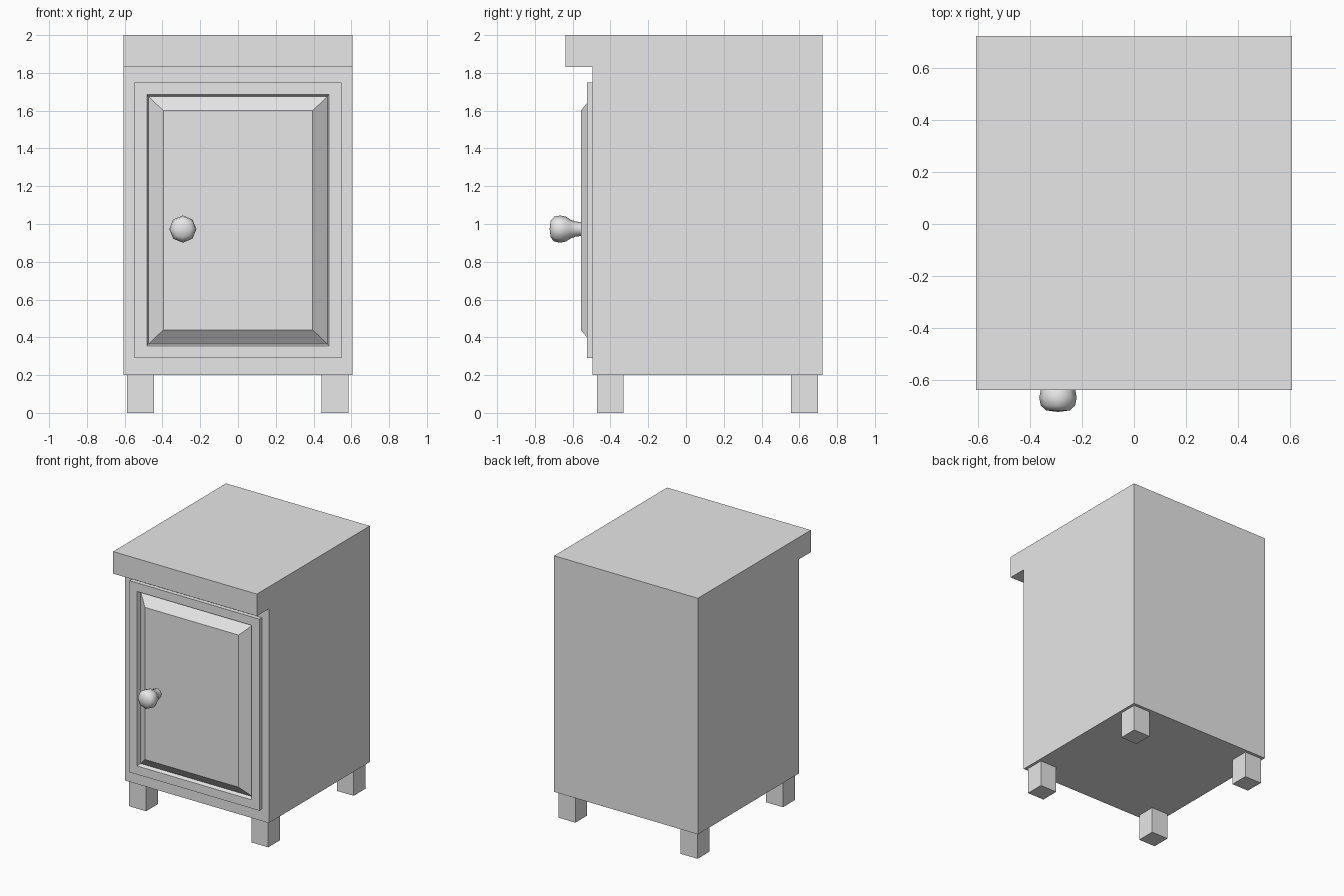
import bpy
import bmesh
from math import pi
from mathutils import Matrix, Vector

cube = bpy.data.objects.get("Cube")
if cube:
    bpy.data.objects.remove(cube, do_unlink=True)

grey = bpy.data.materials.new("light_grey")
grey.use_nodes = True
grey.diffuse_color = (0.8, 0.8, 0.8, 1)
grey.node_tree.nodes["Principled BSDF"].inputs["Base Color"].default_value = (0.8, 0.8, 0.8, 1)


def finish(name, bm, smooth=False):
    bmesh.ops.recalc_face_normals(bm, faces=bm.faces)
    for face in bm.faces:
        face.smooth = smooth
    mesh = bpy.data.meshes.new(name)
    bm.to_mesh(mesh)
    bm.free()
    mesh.materials.append(grey)
    obj = bpy.data.objects.new(name, mesh)
    bpy.context.collection.objects.link(obj)
    return obj


# Cabinet body: side profile with the overhanging top, extruded across the width
half_width = 0.606
back, front, lip = 0.722, -0.495, -0.638
profile = [(back, 0.2), (back, 2), (lip, 2), (lip, 1.832), (front, 1.832), (front, 0.2)]
bm = bmesh.new()
side = bm.faces.new([bm.verts.new((-half_width, y, z)) for y, z in profile])
extruded = bmesh.ops.extrude_face_region(bm, geom=[side], use_keep_orig=True)
moved = [v for v in extruded["geom"] if isinstance(v, bmesh.types.BMVert)]
bmesh.ops.translate(bm, verts=moved, vec=(2 * half_width, 0, 0))
finish("cabinet_body", bm)

# Door: nested rectangles stepping from the frame, into a groove, up to the raised panel
# Each step is (half width, half height, y)
door_z = 1.02
steps = [(0.548, 0.73, front), (0.548, 0.73, -0.525), (0.483, 0.665, -0.525),
         (0.473, 0.655, -0.496), (0.395, 0.58, -0.557)]
corners = [(-1, -1), (1, -1), (1, 1), (-1, 1)]
bm = bmesh.new()
rings = [[bm.verts.new((sx * w, y, door_z + sz * h)) for sx, sz in corners]
         for w, h, y in steps]
for outer, inner in zip(rings, rings[1:]):
    for i in range(4):
        j = (i + 1) % 4
        bm.faces.new((outer[i], outer[j], inner[j], inner[i]))
bm.faces.new(rings[-1])
bm.faces.new(rings[0][::-1])
finish("door", bm)

# Knob: eight-sided lathed profile (radius, y)
outline = [(0.036, -0.55), (0.04, -0.585), (0.05, -0.612), (0.066, -0.636),
           (0.072, -0.667), (0.066, -0.697), (0.045, -0.716), (0, -0.722)]
centre = Vector((-0.292, 0, 0.973))
bm = bmesh.new()
verts = [bm.verts.new((r, y, 0)) for r, y in outline]
edges = [bm.edges.new(pair) for pair in zip(verts, verts[1:])]
bmesh.ops.spin(bm, geom=verts + edges, cent=(0, 0, 0), axis=(0, 1, 0),
               angle=2 * pi, steps=8)
bmesh.ops.remove_doubles(bm, verts=bm.verts, dist=0.001)
bmesh.ops.translate(bm, verts=bm.verts, vec=centre)
finish("door_knob", bm, smooth=True)

# Four square legs
leg_width, leg_height = 0.142, 0.202
for row, y in (("front", -0.401), ("back", 0.628)):
    for hand, x in (("right", -0.516), ("left", 0.514)):
        bm = bmesh.new()
        place = Matrix.Translation((x, y, leg_height / 2))
        bmesh.ops.create_cube(bm, size=1, matrix=place @ Matrix.Diagonal(
            (leg_width, leg_width, leg_height, 1)))
        finish(f"{row}_{hand}_leg", bm)
